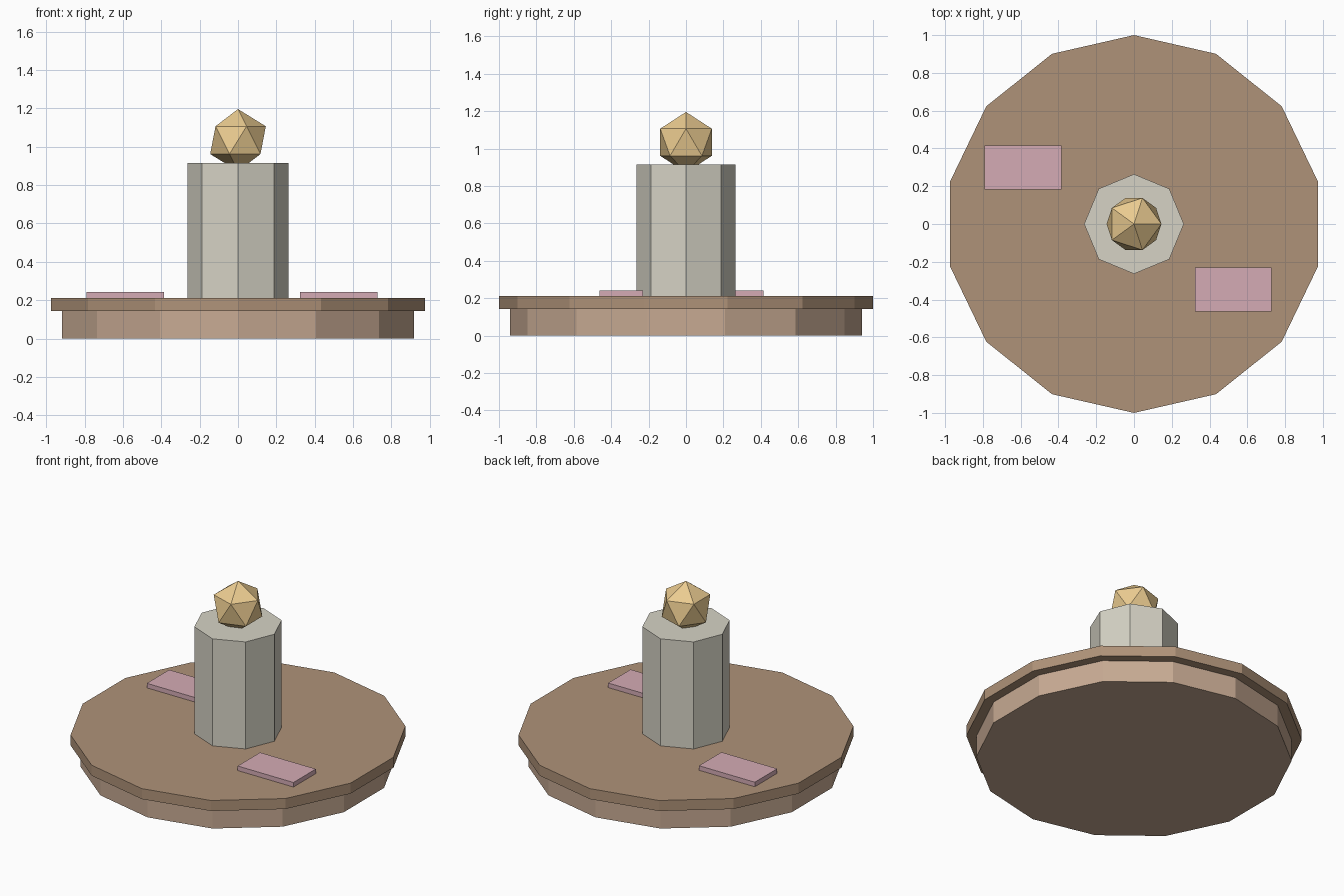
import bpy

if "Cube" in bpy.data.objects:
    bpy.data.objects.remove(bpy.data.objects["Cube"])


def paint(name, color):
    obj = bpy.context.object
    obj.name = name
    mat = bpy.data.materials.get(color[0]) or bpy.data.materials.new(color[0])
    mat.diffuse_color = (*color[1], 1)
    mat.use_nodes = True
    mat.node_tree.nodes["Principled BSDF"].inputs["Base Color"].default_value = mat.diffuse_color
    obj.data.materials.append(mat)


def prism(name, sides, radius, z0, z1, color):
    bpy.ops.mesh.primitive_cylinder_add(vertices=sides, radius=radius, depth=z1 - z0,
                                        location=(0, 0, (z0 + z1) / 2))
    paint(name, color)


def slab(name, center, size, color):
    bpy.ops.mesh.primitive_cube_add(size=1, location=center)
    bpy.context.object.scale = size
    bpy.ops.object.transform_apply(location=False, rotation=False, scale=True)
    paint(name, color)


BROWN = ("brown", (0.43, 0.29, 0.19))
TAN = ("tan", (0.57, 0.40, 0.29))
STONE = ("stone", (0.67, 0.65, 0.56))
PINK = ("pink", (0.66, 0.41, 0.46))
GOLD = ("gold", (0.83, 0.60, 0.28))

# Two-step round platform
prism("platform_base", 14, 0.94, 0.0, 0.143, TAN)
prism("platform_top", 14, 1.0, 0.143, 0.212, BROWN)

# Octagonal column
prism("column", 8, 0.264, 0.212, 0.916, STONE)

# Faceted ball sunk slightly into the column
bpy.ops.mesh.primitive_ico_sphere_add(subdivisions=1, radius=0.162, location=(0, 0, 1.034))
paint("ball", GOLD)

# Flat plates lying on the platform
slab("left_plate", (-0.588, 0.298, 0.226), (0.406, 0.233, 0.032), PINK)
slab("right_plate", (0.525, -0.347, 0.226), (0.406, 0.233, 0.032), PINK)
